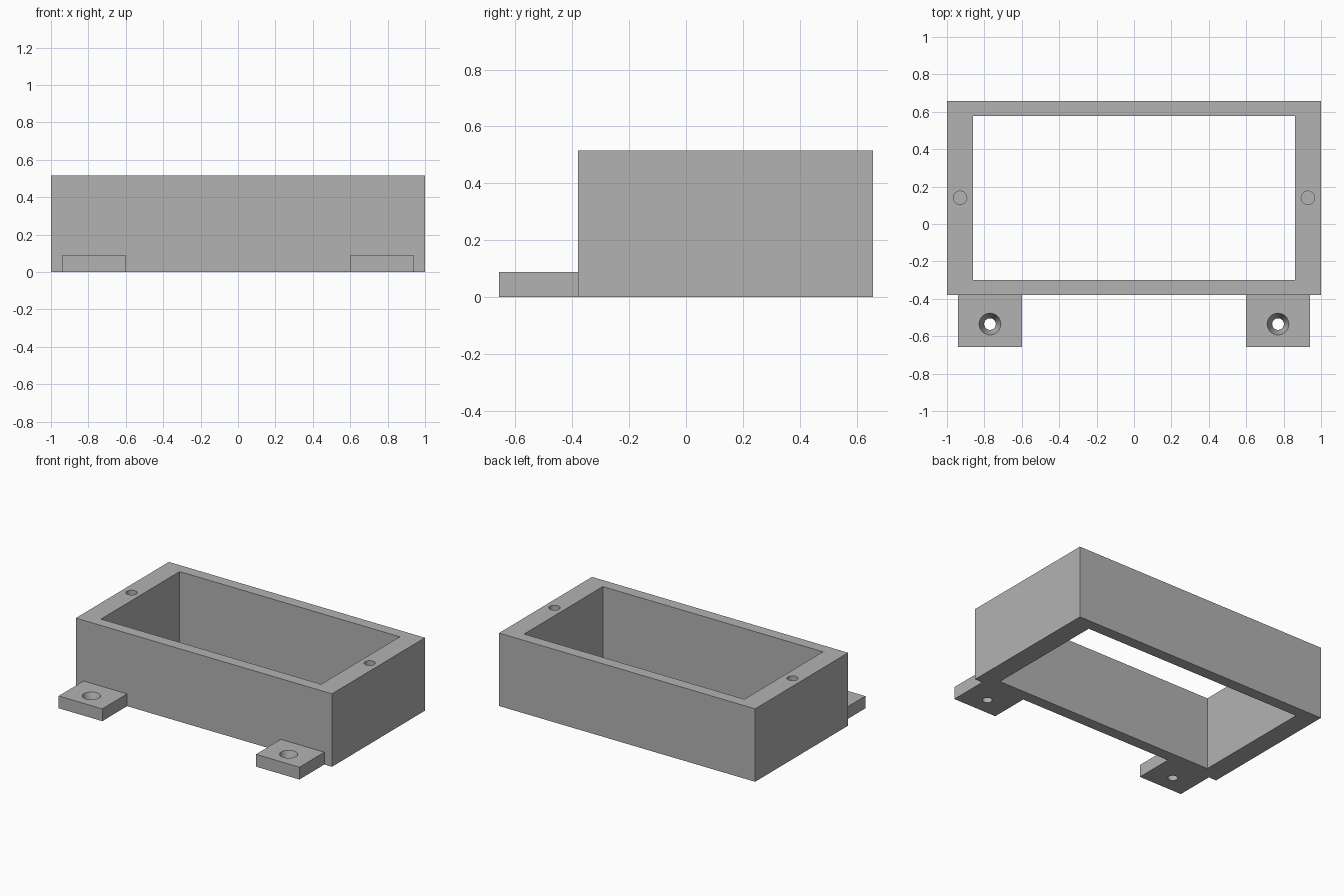
import bpy

cube = bpy.data.objects.get("Cube")
if cube:
    bpy.data.objects.remove(cube, do_unlink=True)

grey = bpy.data.materials.new("plain_grey")
grey.use_nodes = True
colour = (0.45, 0.45, 0.45, 1)
grey.diffuse_color = colour
grey.node_tree.nodes["Principled BSDF"].inputs["Base Color"].default_value = colour


def box(name, low, high):
    """Axis-aligned block between two corners."""
    bpy.ops.mesh.primitive_cube_add(size=1, location=[(a + b) / 2 for a, b in zip(low, high)])
    ob = bpy.context.object
    ob.name = ob.data.name = name
    ob.scale = [b - a for a, b in zip(low, high)]
    bpy.ops.object.transform_apply(location=False, rotation=False, scale=True)
    ob.data.materials.append(grey)
    return ob


def tapered_cutter(x, y, z0, z1, r0, r1):
    """Round cutter, radius r0 at z0 and r1 at z1."""
    bpy.ops.mesh.primitive_cone_add(vertices=40, radius1=r0, radius2=r1, depth=z1 - z0,
                                    location=(x, y, (z0 + z1) / 2))
    ob = bpy.context.object
    ob.data.materials.append(grey)
    return ob


def cut(target, cutter):
    """Subtract the cutter from the target and discard it."""
    mod = target.modifiers.new("cut", 'BOOLEAN')
    mod.operation = 'DIFFERENCE'
    mod.solver = 'EXACT'
    mod.object = cutter
    bpy.ops.object.select_all(action='DESELECT')
    target.select_set(True)
    bpy.context.view_layer.objects.active = target
    bpy.ops.object.modifier_apply(modifier=mod.name)
    bpy.data.objects.remove(cutter, do_unlink=True)


def smooth_holes(ob):
    bpy.ops.object.select_all(action='DESELECT')
    ob.select_set(True)
    bpy.context.view_layer.objects.active = ob
    bpy.ops.object.shade_smooth_by_angle(angle=0.5)


HEIGHT, FRONT, BACK, TAB = 0.515, -0.38, 0.657, 0.087

# Open rectangular frame
frame = box("frame", (-1, FRONT, 0), (1, BACK, HEIGHT))
cut(frame, box("opening", (-0.86, -0.3, -0.1), (0.86, 0.577, HEIGHT + 0.1)))

for side, label in ((-1, "right"), (1, "left")):
    # Blind screw hole in the top of each end wall
    cut(frame, tapered_cutter(side * 0.93, 0.14, HEIGHT - 0.3, HEIGHT + 0.02, 0.036, 0.036))
    # Mounting tab with a tapered through hole
    xs = sorted((side * 0.6, side * 0.94))
    tab = box(label + "_mounting_tab", (xs[0], -0.657, 0), (xs[1], FRONT, TAB))
    over = 0.02
    slope = (0.058 - 0.031) / TAB * over
    cut(tab, tapered_cutter(side * 0.77, -0.535, -over, TAB + over, 0.031 - slope, 0.058 + slope))
    smooth_holes(tab)

smooth_holes(frame)
